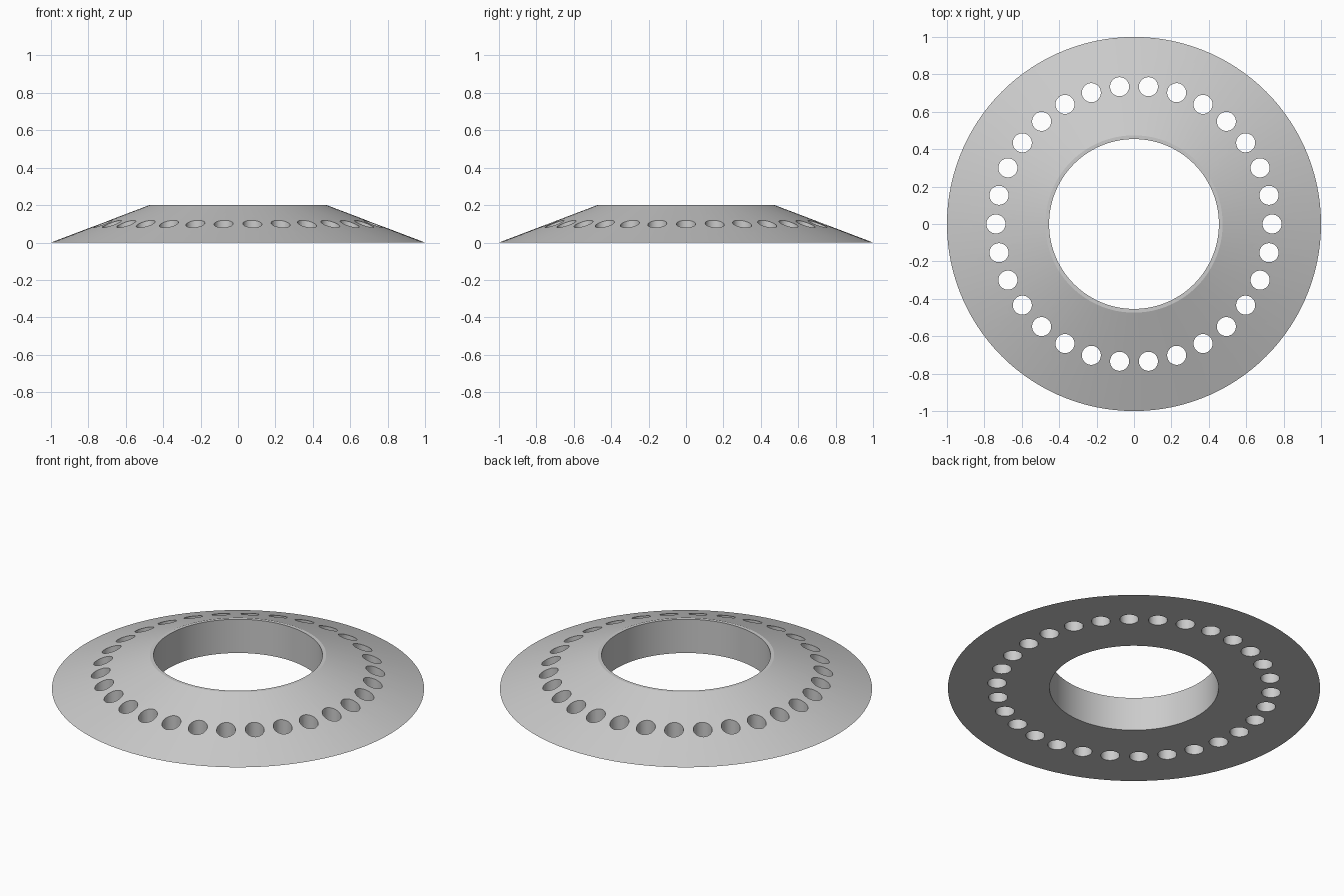
import bpy
import bmesh
from math import pi, radians
from mathutils import Matrix, Vector

cube = bpy.data.objects.get("Cube")
if cube:
    bpy.data.objects.remove(cube, do_unlink=True)

OUTER, INNER, RIM, HEIGHT = 1.0, 0.454, 0.474, 0.2
HOLES, HOLE_RING, HOLE_RADIUS = 30, 0.738, 0.051
SEGMENTS = 120


def make_object(name, bm):
    mesh = bpy.data.meshes.new(name)
    bm.to_mesh(mesh)
    bm.free()
    obj = bpy.data.objects.new(name, mesh)
    bpy.context.collection.objects.link(obj)
    return obj


# Plain grey material
grey = bpy.data.materials.new("grey")
grey.use_nodes = True
colour = (0.6, 0.6, 0.6, 1)
grey.diffuse_color = colour
grey.node_tree.nodes["Principled BSDF"].inputs["Base Color"].default_value = colour

# Tapered ring: closed cross-section spun around z
bm = bmesh.new()
profile = [(INNER, 0), (OUTER, 0), (RIM, HEIGHT), (INNER, HEIGHT)]
verts = [bm.verts.new((r, 0, z)) for r, z in profile]
edges = [bm.edges.new((verts[i], verts[i - 1])) for i in range(len(verts))]
bmesh.ops.spin(bm, geom=verts + edges, axis=(0, 0, 1), cent=(0, 0, 0),
               angle=2 * pi, steps=SEGMENTS, use_merge=True)
bmesh.ops.remove_doubles(bm, verts=bm.verts, dist=0.0001)
bmesh.ops.recalc_face_normals(bm, faces=bm.faces)
ring = make_object("tapered_ring", bm)
ring.data.materials.append(grey)

# Circle of upright drills for the through holes
bm = bmesh.new()
for i in range(HOLES):
    turn = Matrix.Rotation(radians(360 / HOLES * i), 4, "Z")
    bmesh.ops.create_cone(bm, cap_ends=True, segments=32, depth=1,
                          radius1=HOLE_RADIUS, radius2=HOLE_RADIUS,
                          matrix=turn @ Matrix.Translation(Vector((HOLE_RING, 0, 0))))
drills = make_object("hole_cutter", bm)
drills.data.materials.append(grey)
drills.hide_render = True

# Cut the holes, then discard the drills
cut = ring.modifiers.new("holes", "BOOLEAN")
cut.operation = "DIFFERENCE"
cut.solver = "EXACT"
cut.object = drills
bpy.context.view_layer.objects.active = ring
ring.select_set(True)
drills.select_set(False)
bpy.ops.object.modifier_apply(modifier=cut.name)
bpy.data.objects.remove(drills, do_unlink=True)

# Smooth curved walls, crisp rims
bpy.ops.object.shade_smooth_by_angle(angle=radians(15))
